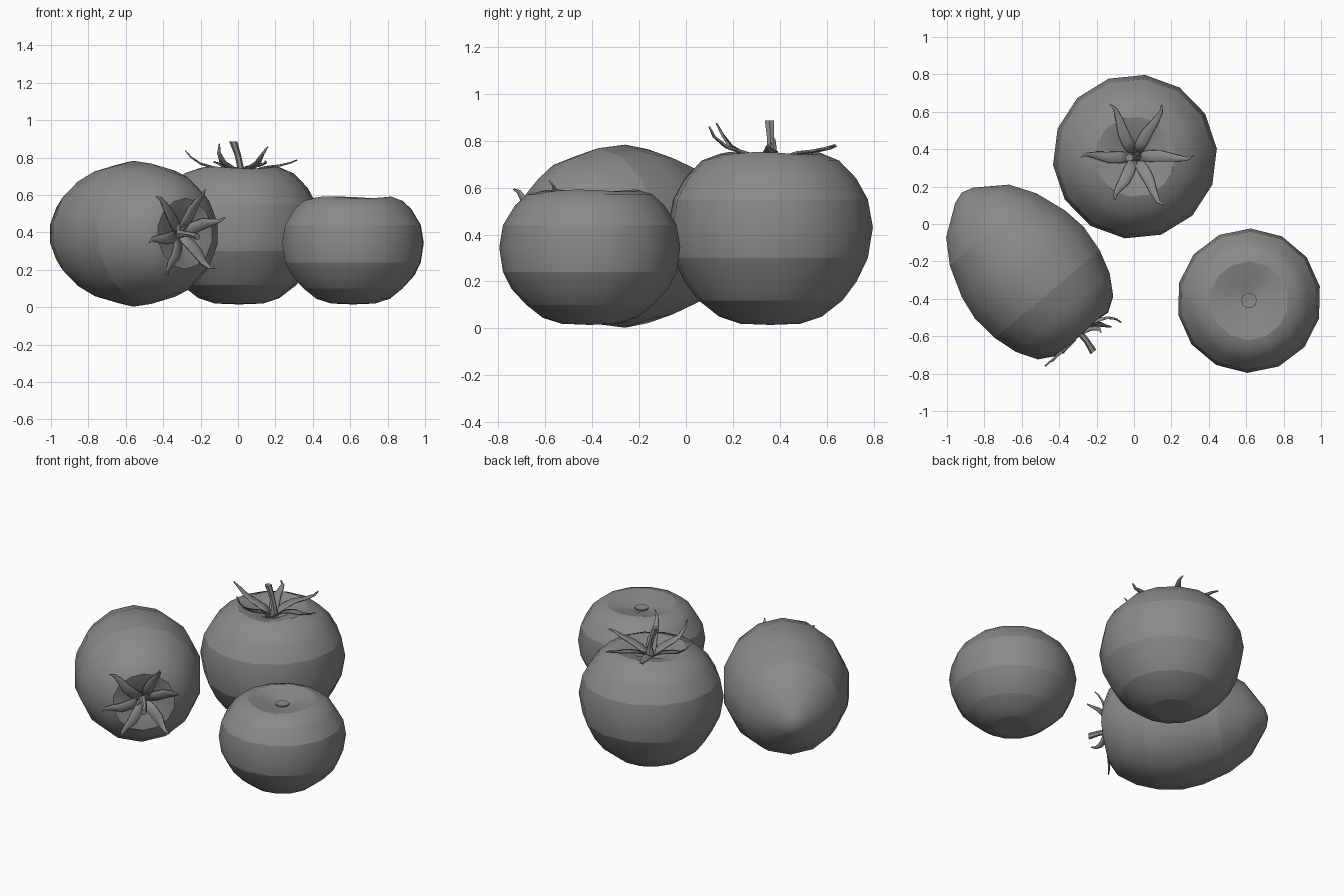
import bpy, math
from mathutils import Matrix, Vector

if "Cube" in bpy.data.objects:
    bpy.data.objects.remove(bpy.data.objects["Cube"])

SIDES = 14
grey = bpy.data.materials.new("dark_grey")
grey.diffuse_color = (0.255, 0.255, 0.255, 1)
grey.use_nodes = True
grey.node_tree.nodes["Principled BSDF"].inputs["Base Color"].default_value = grey.diffuse_color


def make_object(name, verts, faces, matrix, smooth=False):
    mesh = bpy.data.meshes.new(name)
    mesh.from_pydata([tuple(v) for v in verts], [], faces)
    mesh.materials.append(grey)
    mesh.update()
    if smooth:
        mesh.shade_smooth()
    ob = bpy.data.objects.new(name, mesh)
    ob.matrix_world = matrix
    bpy.context.collection.objects.link(ob)
    return ob


def lathe(name, profile, matrix, dent=0.0, turn=0.0, sides=SIDES, sharp=()):
    """Spin (radius, z) rings, closed by end poles; dent makes shoulder lobes, sharp lists creased rings."""
    verts, faces = [(0, 0, profile[0][1])], []
    rings = profile[1:-1]
    peak = max(range(len(rings)), key=lambda i: rings[i][1])
    for i, (r, z) in enumerate(rings):
        for k in range(sides):
            a = turn + math.tau * k / sides
            lobe = dent * (0.5 - 0.5 * math.cos(3 * a + 0.6)) if i >= peak and r > 0.08 else 0
            verts.append((r * math.cos(a), r * math.sin(a), z - lobe))
    verts.append((0, 0, profile[-1][1]))
    last = len(verts) - 1
    for k in range(sides):
        n = (k + 1) % sides
        faces.append((0, 1 + n, 1 + k))
        for i in range(len(rings) - 1):
            a, b = 1 + i * sides, 1 + (i + 1) * sides
            faces.append((a + k, a + n, b + n, b + k))
        e = 1 + (len(rings) - 1) * sides
        faces.append((e + k, e + n, last))
    ob = make_object(name, verts, faces, matrix, True)
    for edge in ob.data.edges:
        a, b = [(v - 1) // sides for v in edge.vertices]
        if a == b and a + 1 in sharp:
            edge.use_edge_sharp = True
    return ob


def calyx(name, sepals, rim, matrix):
    """Curled leaf blades: a shallow V section swept outward; sepals are (angle, reach, lift)."""
    verts, faces = [], []
    widths = [0.022, 0.03, 0.028, 0.018, 0.009, 0.002]
    for ang, reach, lift in sepals:
        path = [(0.015, -0.055), (0.08, -0.022), (0.14, -0.003),
                (0.14 + (reach - 0.14) * 0.45, lift * 0.2),
                (0.14 + (reach - 0.14) * 0.8, lift * 0.6), (reach, lift)]
        base = len(verts)
        for i, ((r, z), w) in enumerate(zip(path, widths)):
            a = math.radians(ang) + 0.05 * math.sin(i * 1.3)
            out = Vector((math.cos(a), math.sin(a), 0))
            side = Vector((-out.y, out.x, 0))
            p = out * r + Vector((0, 0, rim + z))
            up = Vector((0, 0, w * 0.3))
            verts += [p + side * w + up, p, p - side * w + up]
        for i in range(len(path) - 1):
            for j in (0, 1):
                q = base + i * 3 + j
                faces.append((q, q + 1, q + 4, q + 3))
    ob = make_object(name, verts, faces, matrix, True)
    mod = ob.modifiers.new("thickness", "SOLIDIFY")
    mod.thickness = 0.006
    return ob


def stem(name, path, matrix, sides=6):
    """Tapered tube through (x, y, z, radius) points."""
    verts, faces = [], []
    for x, y, z, r in path:
        verts += [(x + r * math.cos(math.tau * k / sides), y + r * math.sin(math.tau * k / sides), z)
                  for k in range(sides)]
    for i in range(len(path) - 1):
        for k in range(sides):
            n = (k + 1) % sides
            faces.append((i * sides + k, i * sides + n, (i + 1) * sides + n, (i + 1) * sides + k))
    faces.append(tuple(reversed(range(sides))))
    faces.append(tuple(range((len(path) - 1) * sides, len(path) * sides)))
    return make_object(name, verts, faces, matrix)


# Large upright tomato at the back
back = Matrix.Translation((0.005, 0.36, 0))
lathe("back_tomato", [(0, 0.015), (0.13, 0.02), (0.22, 0.05), (0.31, 0.12), (0.37, 0.2), (0.418, 0.3),
                      (0.44, 0.43), (0.418, 0.55), (0.368, 0.64), (0.295, 0.715), (0.215, 0.752),
                      (0.12, 0.733), (0.05, 0.69), (0, 0.68)], back, 0.012, 0.1, sharp=(1, 3, 5, 7, 10))
calyx("back_calyx", [(0, 0.31, 0.04), (-60, 0.30, 0.11), (-115, 0.25, 0.125), (180, 0.285, 0.09),
                     (115, 0.31, 0.03), (62, 0.31, 0.035)], 0.75, back)
stem("back_stem", [(0.01, 0, 0.68, 0.03), (0.01, 0, 0.74, 0.018), (-0.005, 0, 0.81, 0.017),
                   (-0.03, -0.005, 0.885, 0.022)], back)

# Small upright tomato at the right, with a bare stem scar
right = Matrix.Translation((0.615, -0.41, 0))
lathe("right_tomato", [(0, 0.015), (0.12, 0.02), (0.2, 0.045), (0.27, 0.1), (0.335, 0.17), (0.37, 0.24),
                       (0.386, 0.345), (0.37, 0.44), (0.318, 0.525), (0.268, 0.57), (0.21, 0.592),
                       (0.1, 0.57), (0.045, 0.55), (0, 0.548)], right, 0.01, 0.2, sharp=(1, 3, 5, 7, 10))
lathe("stem_scar", [(0, 0.54), (0.042, 0.54), (0.042, 0.558), (0.03, 0.558), (0, 0.55)], right,
      sides=10, sharp=(2,))

# Plum-shaped tomato lying on its side, stem end facing front right
ax = Vector((0.643, -0.766, 0))
lying = Matrix(((0.766, 0, ax.x, -0.56), (0.643, 0, ax.y, -0.26), (0, 1, 0, 0.393), (0, 0, 0, 1)))
lathe("lying_tomato", [(0, -0.56), (0.065, -0.54), (0.225, -0.43), (0.31, -0.3), (0.37, -0.13),
                       (0.39, 0), (0.375, 0.15), (0.335, 0.28), (0.27, 0.385), (0.19, 0.435),
                       (0.11, 0.42), (0.05, 0.38), (0, 0.365)], lying, 0.01, math.pi / 14,
      sharp=(3, 6, 9))
calyx("lying_calyx", [(136, 0.29, 0.01), (69, 0.25, 0.06), (22, 0.22, 0.085), (-52, 0.235, 0.07),
                      (-122, 0.26, 0.015), (190, 0.26, 0.005)], 0.435, lying)
stem("lying_stem", [(0.0, 0.0, 0.365, 0.028), (0, 0, 0.425, 0.017), (0.0, -0.005, 0.48, 0.016),
                    (-0.01, -0.015, 0.545, 0.02)], lying)
